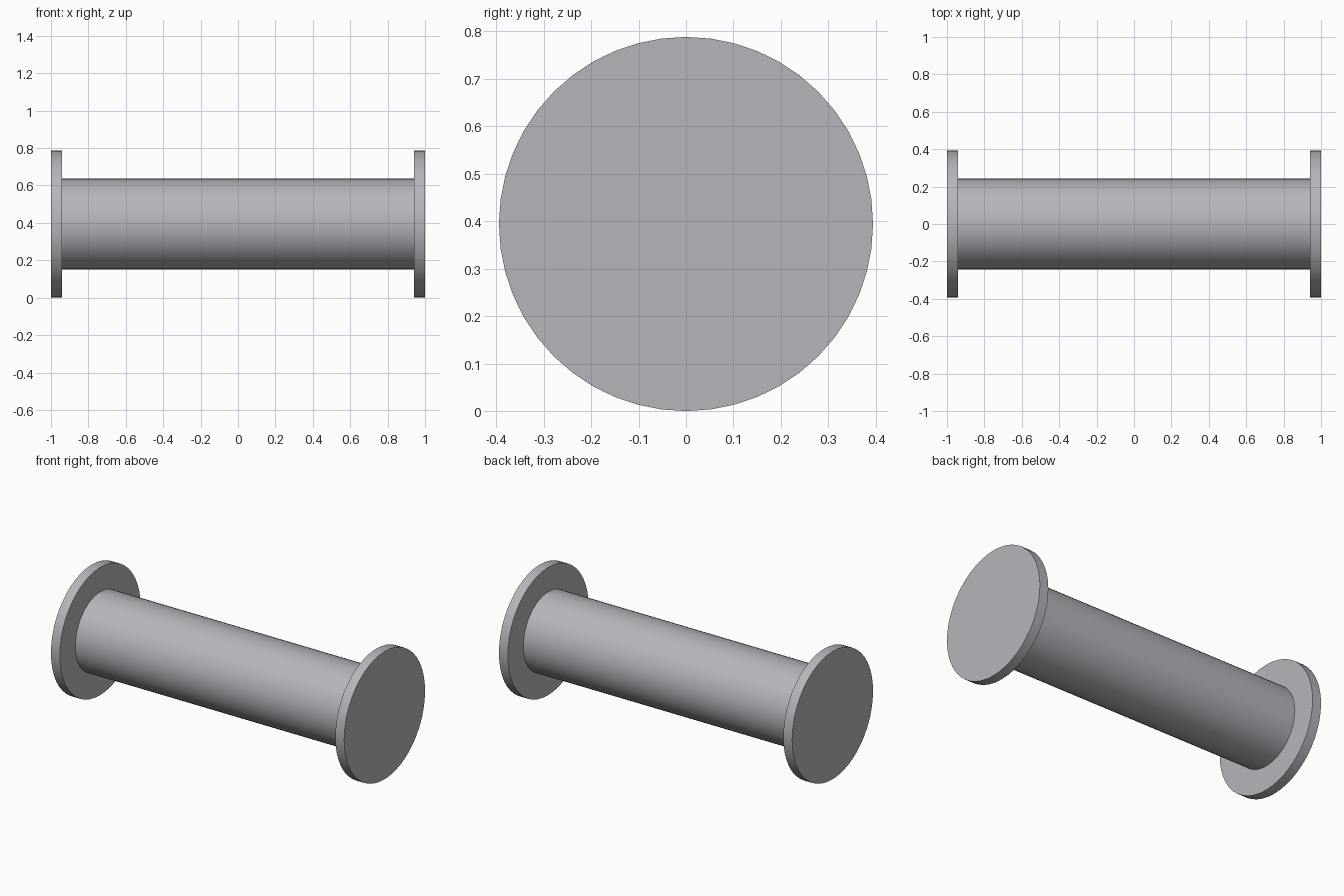
import bpy
import math

cube = bpy.data.objects.get("Cube")
if cube:
    bpy.data.objects.remove(cube, do_unlink=True)

FLANGE_R, BODY_R = 0.394, 0.243
FLANGE_T, LENGTH = 0.06, 2.0

# Plain grey metal
grey = bpy.data.materials.new("light_grey")
grey.use_nodes = True
colour = (0.46, 0.47, 0.50, 1)
grey.diffuse_color = colour
grey.node_tree.nodes["Principled BSDF"].inputs["Base Color"].default_value = colour


def cylinder_along_x(name, radius, length, x):
    bpy.ops.mesh.primitive_cylinder_add(
        vertices=48, radius=radius, depth=length,
        location=(x, 0, FLANGE_R), rotation=(0, math.pi / 2, 0))
    obj = bpy.context.object
    obj.name = name
    obj.data.materials.append(grey)
    bpy.ops.object.shade_smooth_by_angle(angle=math.radians(30))
    return obj


# Central tube
cylinder_along_x("spool_body", BODY_R, LENGTH - 2 * FLANGE_T, 0)

# End discs
for side, sign in (("left", 1), ("right", -1)):
    cylinder_along_x(side + "_flange", FLANGE_R, FLANGE_T,
                     sign * (LENGTH - FLANGE_T) / 2)
